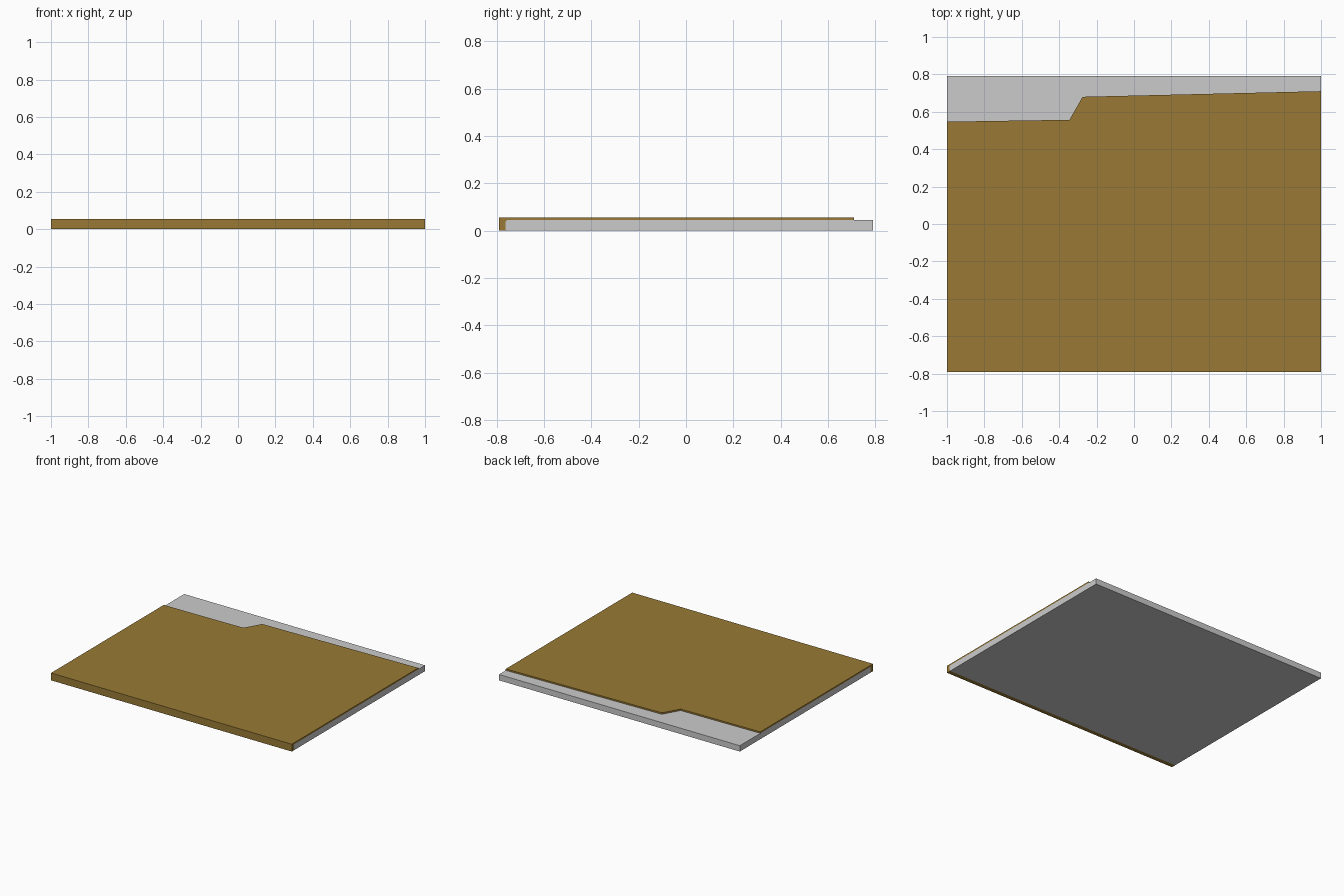
import bpy, bmesh

if "Cube" in bpy.data.objects:
    bpy.data.objects.remove(bpy.data.objects["Cube"])


def loft(name, stations, color=None):
    """Skin matching (y, z) profiles placed at successive x stations."""
    bm = bmesh.new()
    rings = [[bm.verts.new((x, y, z)) for y, z in prof] for x, prof in stations]
    n = len(rings[0])
    for a, b in zip(rings, rings[1:]):
        for i in range(n):
            j = (i + 1) % n
            bm.faces.new((a[i], a[j], b[j], b[i]))
    bm.faces.new(rings[0])
    bm.faces.new(rings[-1])
    bmesh.ops.recalc_face_normals(bm, faces=bm.faces)
    # merge coplanar strips into clean flat faces
    bmesh.ops.dissolve_limit(bm, angle_limit=0.01, verts=bm.verts, edges=bm.edges)
    me = bpy.data.meshes.new(name)
    bm.to_mesh(me)
    bm.free()
    ob = bpy.data.objects.new(name, me)
    bpy.context.collection.objects.link(ob)
    if color:
        mat = bpy.data.materials.new(name + "_colour")
        mat.diffuse_color = color
        mat.use_nodes = True
        mat.node_tree.nodes["Principled BSDF"].inputs["Base Color"].default_value = mat.diffuse_color
        me.materials.append(mat)
    return ob


TOP, SLAB_TOP, BACK = 0.055, 0.044, 0.79

# front edge shared by the slab and the spine, with small chamfers
front_edge = [(-0.757, 0), (-0.763, 0.006), (-0.763, SLAB_TOP - 0.006), (-0.757, SLAB_TOP)]

# grey inner slab
slab = front_edge + [(BACK, SLAB_TOP), (BACK, 0)]
loft("slab", [(-1, slab), (1, slab)])


# folded cover: front spine plus top sheet with a stepped back edge
def cover_profile(end):
    return [(-BACK, 0)] + front_edge + [(end, SLAB_TOP), (end, TOP), (-BACK, TOP)]


back_edge = [(-1, 0.547), (-0.345, 0.557), (-0.275, 0.68), (1, 0.71)]
loft("folded_cover", [(x, cover_profile(y)) for x, y in back_edge], (0.32, 0.195, 0.035, 1))
